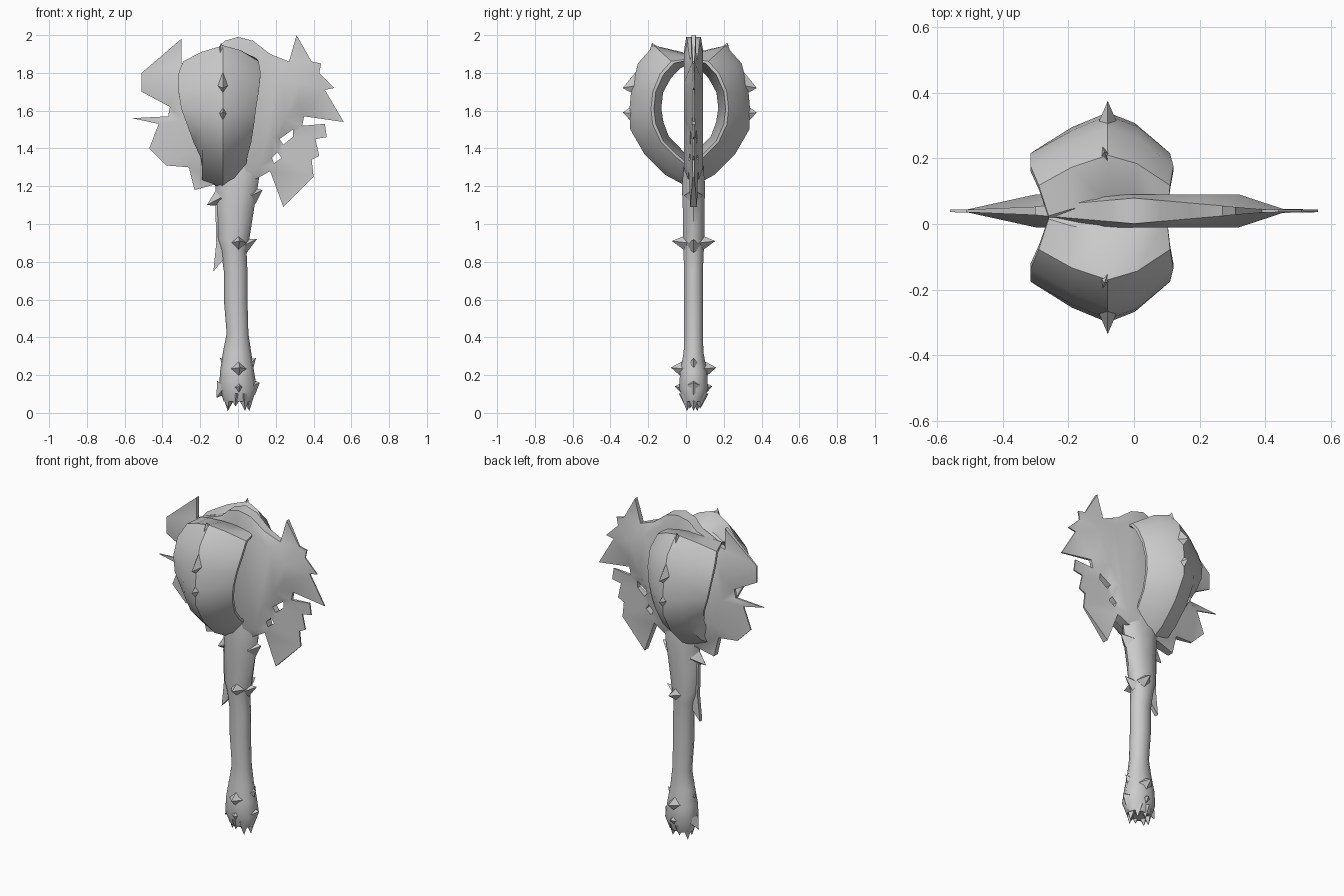
import bpy, bmesh, math
from mathutils import Vector

cube = bpy.data.objects.get("Cube")
if cube:
    bpy.data.objects.remove(cube, do_unlink=True)

MID = 0.04  # depth of the blade and handle centre plane

stone = bpy.data.materials.new("grey_stone")
stone.use_nodes = True
stone.diffuse_color = (0.6, 0.6, 0.6, 1)
stone.node_tree.nodes["Principled BSDF"].inputs["Base Color"].default_value = (0.6, 0.6, 0.6, 1)


def finish(name, bm, angle=40):
    """Turn a bmesh into a shaded object."""
    bmesh.ops.recalc_face_normals(bm, faces=bm.faces)
    mesh = bpy.data.meshes.new(name)
    bm.to_mesh(mesh)
    bm.free()
    mesh.materials.append(stone)
    obj = bpy.data.objects.new(name, mesh)
    bpy.context.collection.objects.link(obj)
    bpy.ops.object.select_all(action="DESELECT")
    obj.select_set(True)
    bpy.context.view_layer.objects.active = obj
    bpy.ops.object.shade_smooth_by_angle(angle=math.radians(angle))
    return obj


def skin(bm, rings):
    """Join closed rings of points into a capped tube."""
    loops = [[bm.verts.new(p) for p in ring] for ring in rings]
    n = len(loops[0])
    for a, b in zip(loops, loops[1:]):
        for i in range(n):
            j = (i + 1) % n
            bm.faces.new((a[i], a[j], b[j], b[i]))
    bm.faces.new(loops[0])
    bm.faces.new(loops[-1])


def spike(bm, base, tip, radius, flat=1.0):
    """Four-sided thorn from base to tip."""
    base, tip = Vector(base), Vector(tip)
    axis = (tip - base).normalized()
    side = axis.cross(Vector((0, 0, 1)))
    if side.length < 0.2:
        side = axis.cross(Vector((1, 0, 0)))
    side.normalize()
    up = axis.cross(side)
    ring = [bm.verts.new(base + p * radius) for p in (side * flat, up, -side * flat, -up)]
    point = bm.verts.new(tip)
    for i in range(4):
        bm.faces.new((ring[i], ring[(i + 1) % 4], point))
    bm.faces.new(ring)


# Jagged blade: a ragged outline, a raised core and two ragged holes
outline = [(-.12, 1.21), (-.23, 1.18), (-.26, 1.3), (-.38, 1.31), (-.47, 1.4), (-.42, 1.53),
           (-.56, 1.56), (-.37, 1.57), (-.36, 1.62), (-.51, 1.7), (-.51, 1.8), (-.3, 1.98),
           (-.3, 1.85), (-.12, 1.92), (-.07, 1.97), (0, 1.99), (.08, 1.97), (.17, 1.9),
           (.27, 1.86), (.31, 2), (.39, 1.86), (.44, 1.85), (.43, 1.8), (.51, 1.72),
           (.46, 1.71), (.56, 1.54), (.35, 1.57), (.34, 1.52), (.46, 1.53), (.47, 1.46),
           (.41, 1.45), (.43, 1.36), (.39, 1.34), (.4, 1.25), (.24, 1.09), (.17, 1.28),
           (.1, 1.24)]
core = [(-.1, 1.25), (-.22, 1.4), (-.3, 1.55), (-.3, 1.7), (-.25, 1.82), (-.1, 1.88),
        (0, 1.92), (.1, 1.9), (.22, 1.82), (.32, 1.75), (.32, 1.64), (.25, 1.56),
        (.18, 1.46), (.12, 1.3)]
holes = [[(.22, 1.45), (.29, 1.5), (.29, 1.46), (.24, 1.42)],
         [(.18, 1.35), (.21, 1.38), (.23, 1.35), (.19, 1.32)]]


def edge_depth(x):
    return 0.004 + 0.035 * max(0, 1 - abs(x) / 0.4)


bm = bmesh.new()
walls = []
for side in (-1, 1):
    edges = []
    for points in [outline, core] + holes:
        loop = []
        for x, z in points:
            depth = 0.05 if points is core else edge_depth(x)
            loop.append((bm.verts.new((x, MID, z)), side * depth))
        verts = [v for v, d in loop]
        edges += [bm.edges.new((v, verts[i - 1])) for i, v in enumerate(verts)]
        walls.append((points, loop))
    bmesh.ops.triangle_fill(bm, edges=edges, use_beauty=True, normal=(0, -1, 0))
    cap = [v for v, d in walls[-3][1]]
    if not any(all(v in cap for v in f.verts) for f in bm.faces):
        bmesh.ops.triangulate(bm, faces=[bm.faces.new(cap)])
for points, loop in walls:
    for v, d in loop:
        v.co.y += d
half = len(walls) // 2
for (points, front), (_, back) in zip(walls[:half], walls[half:]):
    if points is not core:
        for i in range(len(front)):
            bm.faces.new((front[i - 1][0], front[i][0], back[i][0], back[i - 1][0]))
finish("jagged_blade", bm)

# Handle: irregular rings as (height, left, right, half depth)
sections = [(.06, -.075, .075, .055), (.13, -.1, .1, .08), (.22, -.095, .085, .075),
            (.32, -.08, .07, .055), (.42, -.06, .055, .052), (.6, -.075, .05, .052),
            (.75, -.075, .05, .052), (.86, -.09, .045, .057), (.92, -.11, .06, .06),
            (1.08, -.115, .085, .06), (1.2, -.12, .105, .065), (1.3, -.15, .12, .055),
            (1.42, -.15, .13, .035)]
bm = bmesh.new()
rings = []
for z, x0, x1, d in sections:
    ring = []
    for k in range(10):
        a = math.tau * k / 10
        ring.append(((x0 + x1) / 2 + (x1 - x0) / 2 * math.cos(a), MID + d * math.sin(a), z))
    rings.append(ring)
skin(bm, rings)
finish("handle", bm, 50)

# Thorns on the handle and the ragged foot
bm = bmesh.new()
for s in (-1, 1):
    for z, reach, r in ((.9, .115, .045), (.23, .12, .06), (.13, .1, .05)):
        spike(bm, (0, MID + s * .035, z), (0.01, MID + s * reach, z + .01), r)
    spike(bm, (s * .07, MID, .14), (s * .115, MID, .12 + s * .04), .05)
    spike(bm, (s * .05, MID, .25), (s * .095, MID, .29), .04)
spike(bm, (.02, MID, .88), (.1, MID, .92), .045)
spike(bm, (-.09, MID, 1.14), (-.165, MID, 1.1), .05)
spike(bm, (.07, MID, 1.15), (.13, MID, 1.18), .05)
for k in range(7):
    a = math.tau * k / 7
    x, y = math.cos(a), math.sin(a)
    spike(bm, (x * .05, MID + y * .04, .1), (x * .06, MID + y * .045, .01 + .012 * (k % 3)), .04)
finish("thorns", bm, 30)

# Thin splinter along the right side of the handle
bm = bmesh.new()
splinter = [(-.06, 1.12), (-.12, 1.1), (-.115, .9), (-.13, .75), (-.07, .82)]
skin(bm, [[(x, MID + s * .012, z) for x, z in splinter] for s in (-1, 1)])
finish("splinter", bm, 20)

# Roof-shaped flanges: ridge (depth, height), inner edge, left and right side
stations = [((.0, 1.19), (.0, 1.31), -.17, .04),
            ((.13, 1.26), (.07, 1.37), -.2, .05),
            ((.24, 1.37), (.14, 1.44), -.235, .07),
            ((.315, 1.5), (.18, 1.53), -.27, .085),
            ((.32, 1.6), (.19, 1.61), -.3, .095),
            ((.31, 1.71), (.18, 1.7), -.315, .11),
            ((.275, 1.85), (.14, 1.79), -.315, .12),
            ((.19, 1.945), (.085, 1.85), -.29, .11),
            ((.04, 1.91), (.0, 1.87), -.26, .1)]
for name, s in (("front_flange", -1), ("back_flange", 1)):
    bm = bmesh.new()
    rings = []
    for outer, inner, left, right in stations:
        o, i = Vector(outer), Vector(inner)
        row = [(left, i), (left, i.lerp(o, .12)), (-.19, i.lerp(o, .65)), (-.08, o),
               (.45 * right - .04, i.lerp(o, .75)), (right, i.lerp(o, .12)), (right, i),
               (-.08, i.lerp(o, -.3))]
        rings.append([(x, .02 + s * p.x, p.y) for x, p in row])
    skin(bm, rings)
    # Barbs on the ridge
    for depth, z, rise in ((.25, 1.74, -.02), (.25, 1.58, .01)):
        spike(bm, (-.08, .02 + s * depth, z), (-.08, .02 + s * (depth + .105), z + rise), .09, .5)
    spike(bm, (-.08, .02 + s * .17, 1.87), (-.09, .02 + s * .2, 1.96), .07, .6)
    finish(name, bm, 35)
